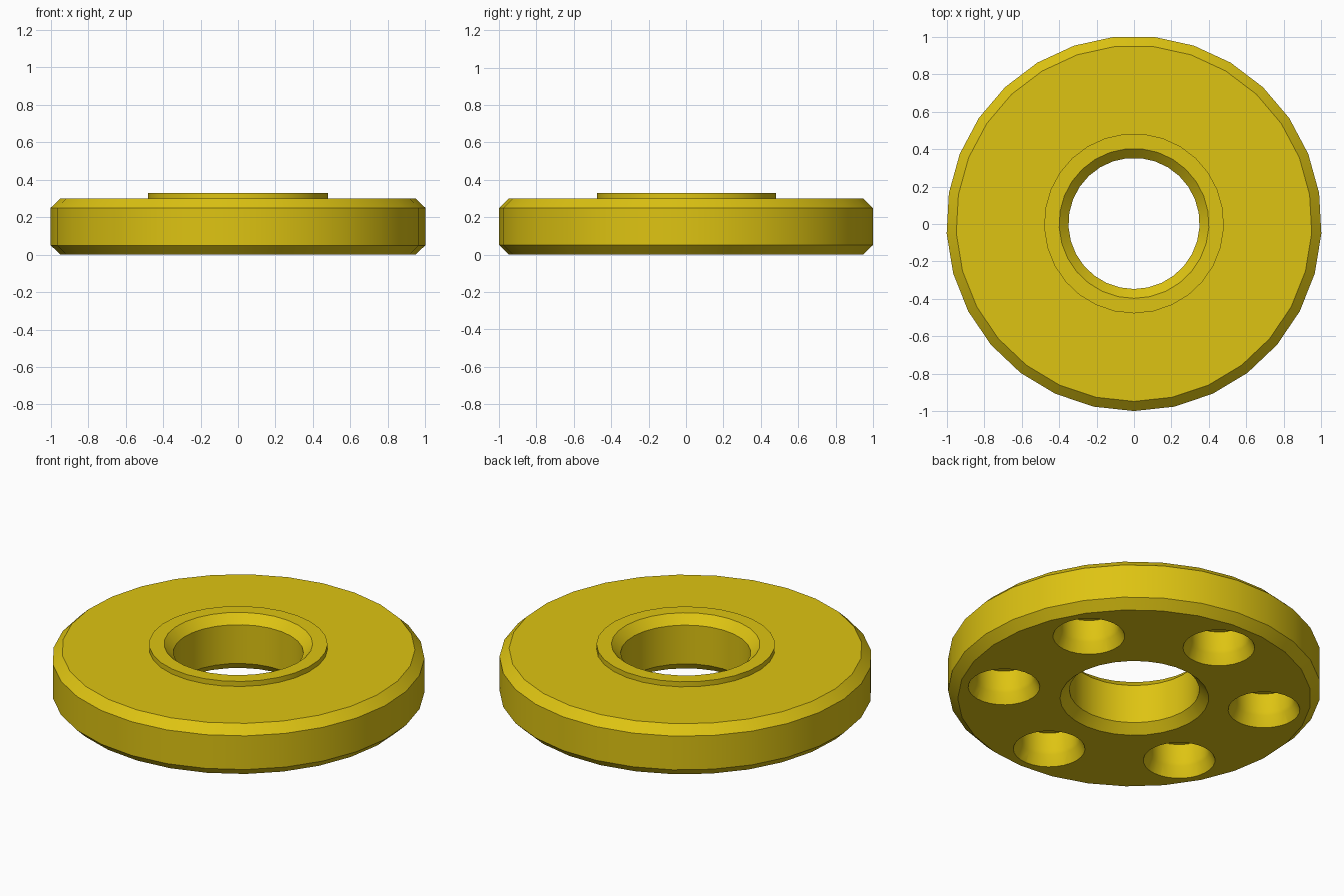
import bpy, bmesh, math

if "Cube" in bpy.data.objects:
    bpy.data.objects.remove(bpy.data.objects["Cube"])

SIDES = 29
yellow = bpy.data.materials.new("yellow")
yellow.diffuse_color = (0.73, 0.55, 0.006, 1)
yellow.use_nodes = True
yellow.node_tree.nodes["Principled BSDF"].inputs["Base Color"].default_value = yellow.diffuse_color


def revolve(name, profile, sides, start, closed, center=(0, 0, 0)):
    """Turn a (radius, z) profile around z; an open profile gets flat caps."""
    bm = bmesh.new()
    rings = []
    for r, z in profile:
        angles = [start + math.tau * k / sides for k in range(sides)]
        rings.append([bm.verts.new((center[0] + r * math.cos(a),
                                    center[1] + r * math.sin(a), z)) for a in angles])
    pairs = list(zip(rings, rings[1:]))
    if closed:
        pairs.append((rings[-1], rings[0]))
    else:
        bm.faces.new(rings[0])
        bm.faces.new(rings[-1])
    for a, b in pairs:
        for k in range(sides):
            n = (k + 1) % sides
            bm.faces.new((a[k], a[n], b[n], b[k]))
    bmesh.ops.recalc_face_normals(bm, faces=bm.faces)
    mesh = bpy.data.meshes.new(name)
    bm.to_mesh(mesh)
    bm.free()
    mesh.materials.append(yellow)
    obj = bpy.data.objects.new(name, mesh)
    bpy.context.collection.objects.link(obj)
    return obj


# Disc: chamfered rim, raised collar and chamfered centre bore
disc = revolve("disc", [
    (0.40, 0.0), (0.95, 0.0), (1.0015, 0.05), (1.0015, 0.25), (0.95, 0.30),
    (0.48, 0.30), (0.48, 0.33), (0.40, 0.33), (0.35, 0.28), (0.35, 0.05),
], SIDES, -math.pi / 2, True, (0, 0.003, 0))

# Six blind pockets in the underside, slightly flared at the mouth
for i in range(6):
    a = math.radians(30 + 60 * i)
    cutter = revolve("pocket_cutter", [
        (0.207, -0.03), (0.193, 0.0), (0.165, 0.06), (0.16, 0.08), (0.16, 0.19),
    ], 28, a, False, (0.71 * math.cos(a), 0.71 * math.sin(a), 0))
    cutter.hide_render = True
    mod = disc.modifiers.new("pocket", "BOOLEAN")
    mod.operation = "DIFFERENCE"
    mod.solver = "EXACT"
    mod.object = cutter
    bpy.context.view_layer.objects.active = disc
    bpy.ops.object.modifier_apply(modifier=mod.name)
    bpy.data.objects.remove(cutter)

# Smooth the round walls, keep the creases
disc.select_set(True)
bpy.context.view_layer.objects.active = disc
bpy.ops.object.shade_smooth_by_angle(angle=math.radians(30))
